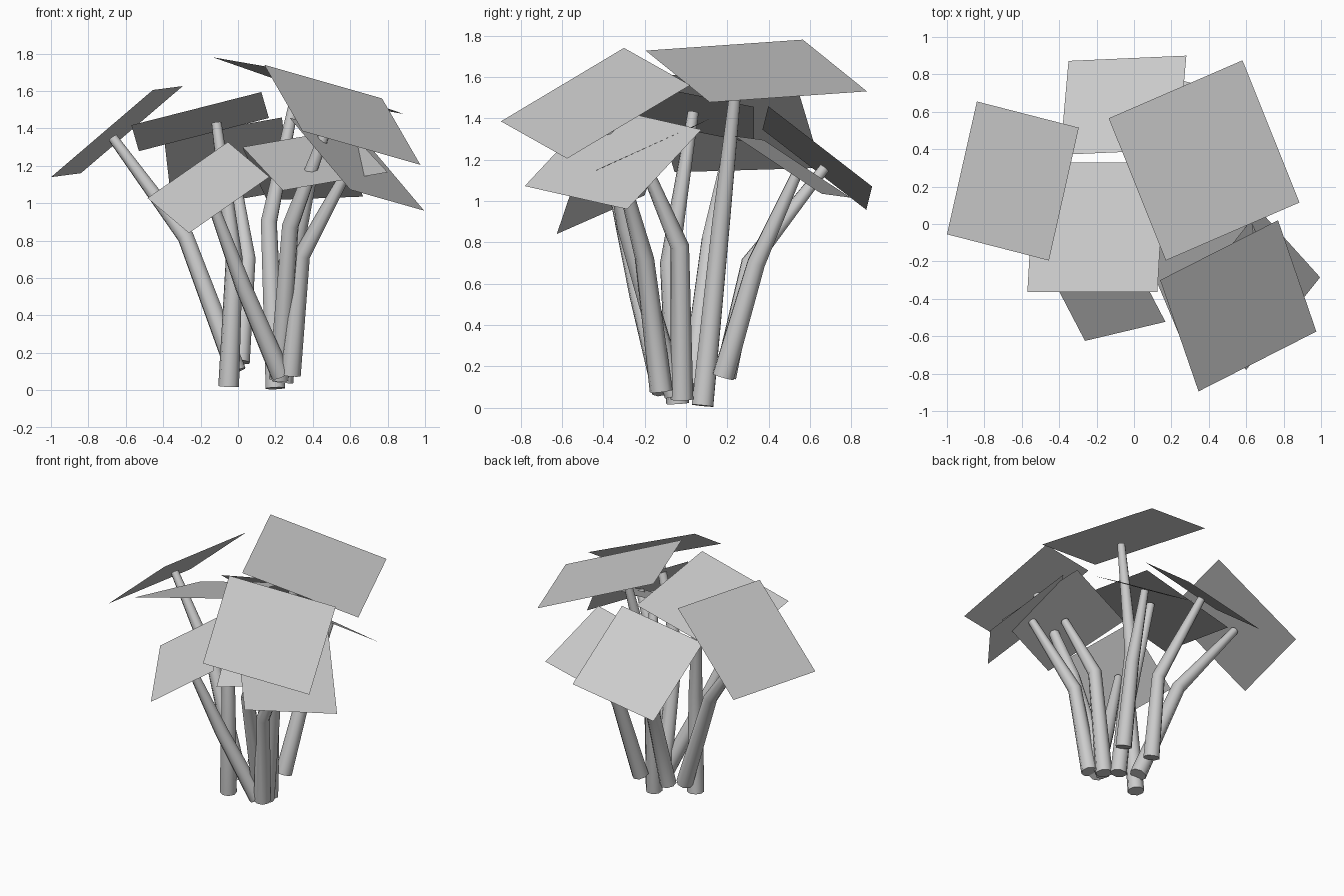
import bpy
from mathutils import Vector

if "Cube" in bpy.data.objects:
    bpy.data.objects.remove(bpy.data.objects["Cube"])

# Square leaves: a corner and its two neighbouring corners
LEAVES = {
    "right_front": ((.14, -.30, 1.74), (.77, .02, 1.56), (.345, -.895, 1.385)),
    "top": ((-.135, .565, 1.78), (.58, .875, 1.53), (.17, -.195, 1.727)),
    "left": ((-.84, .655, 1.16), (-.295, .515, 1.626), (-1.0, -.055, 1.139)),
    "back": ((-.35, .872, .957), (.28, .90, 1.07), (-.395, .37, 1.345)),
    "middle": ((-.57, -.363, 1.417), (.125, -.363, 1.594), (-.53, .33, 1.278)),
    "left_front": ((-.262, -.625, .84), (.168, -.523, 1.14), (-.484, -.20, 1.027)),
    "inner_front": ((.24, -.59, 1.068), (.80, -.40, 1.165), (.024, -.076, 1.30)),
    "right": ((.995, -.285, .96), (.67, .075, 1.345), (.60, -.78, 1.072)),
    "right_back": ((.155, .795, 1.016), (.67, .655, 1.035), (.025, .375, 1.295)),
}

# Stems: base, bend, tip
STEMS = {
    "right_front": ((.22, -.05, .06), (.28, -.29, .88), (.50, -.40, 1.47)),
    "top": ((.20, .08, .01), (.165, .17, .90), (.32, .25, 1.63)),
    "left": ((-.01, .03, .10), (-.28, .12, .82), (-.67, .23, 1.35)),
    "back": ((.01, .19, .15), (.05, .31, .70), (-.02, .67, 1.16)),
    "middle": ((-.05, -.04, .02), (-.02, -.08, .70), (-.115, .035, 1.43)),
    "left_front": ((.23, -.11, .08), (.03, -.23, .55), (-.16, -.35, 1.06)),
    "inner_front": ((.24, -.02, .04), (.31, -.03, .78), (.41, -.22, 1.22)),
    "right": ((.28, -.12, .08), (.34, -.20, .72), (.60, -.33, 1.20)),
    "right_back": ((.24, .18, .15), (.30, .34, .70), (.36, .54, 1.14)),
}


def leaf(name, corner, side_a, side_b):
    a, b, d = Vector(corner), Vector(side_a), Vector(side_b)
    verts = [a, b, b + d - a, d]
    mesh = bpy.data.meshes.new(name)
    mesh.from_pydata(verts, [], [(0, 1, 2, 3)])
    if mesh.polygons[0].normal.z < 0:
        mesh.flip_normals()
    ob = bpy.data.objects.new(name, mesh)
    bpy.context.collection.objects.link(ob)


def stem(name, points, radii=(.056, .046, .027)):
    # Tapered bent tube with closed ends
    curve = bpy.data.curves.new(name, 'CURVE')
    curve.dimensions = '3D'
    curve.bevel_depth = 1
    curve.bevel_resolution = 2
    curve.use_fill_caps = True
    spline = curve.splines.new('POLY')
    spline.points.add(len(points) - 1)
    for p, co, r in zip(spline.points, points, radii):
        p.co = (*co, 1)
        p.radius = r
    ob = bpy.data.objects.new(name, curve)
    bpy.context.collection.objects.link(ob)
    bpy.ops.object.select_all(action='DESELECT')
    ob.select_set(True)
    bpy.context.view_layer.objects.active = ob
    bpy.ops.object.convert(target='MESH')
    bpy.ops.object.shade_smooth_by_angle(angle=.9)


for key, corners in LEAVES.items():
    leaf(key + "_leaf", *corners)
for key, points in STEMS.items():
    stem(key + "_stem", points)
